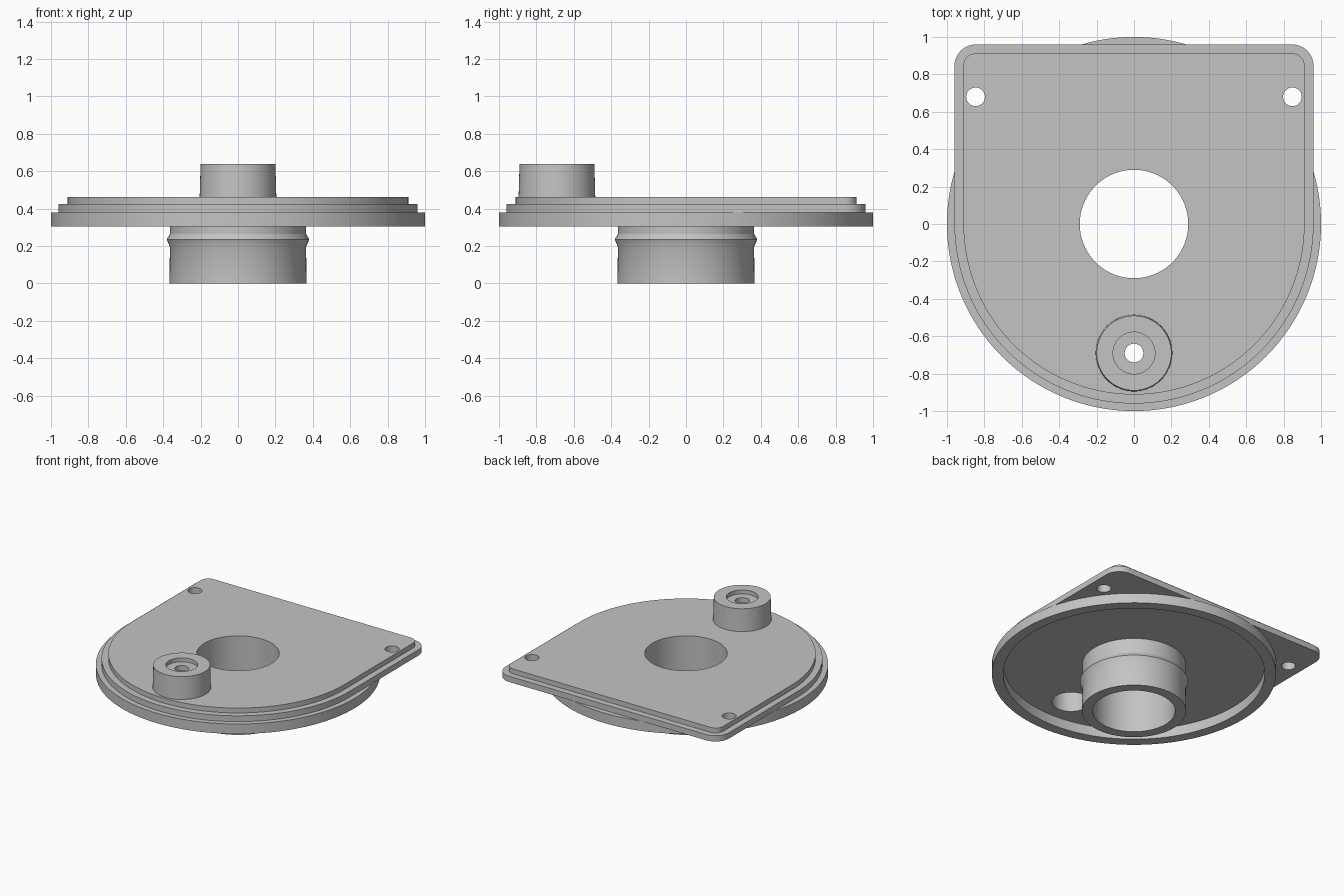
import bpy, bmesh, math
from math import cos, sin, pi

cube = bpy.data.objects.get("Cube")
if cube:
    bpy.data.objects.remove(cube)

grey = bpy.data.materials.new("plain_grey")
grey.use_nodes = True
grey.diffuse_color = (0.55, 0.55, 0.55, 1)
grey.node_tree.nodes["Principled BSDF"].inputs["Base Color"].default_value = (0.55, 0.55, 0.55, 1)

BOSS_Y = -0.69


def arc(cx, cy, r, a0, a1, n):
    return [(cx + r * cos(a0 + (a1 - a0) * i / n), cy + r * sin(a0 + (a1 - a0) * i / n))
            for i in range(n + 1)]


def circle(cx, cy, r, n=96):
    return arc(cx, cy, r, 0, 2 * pi, n)[:-1]


def finish(name, bm):
    """Turn a bmesh into a cleaned, sharply smoothed grey object."""
    bmesh.ops.remove_doubles(bm, verts=bm.verts, dist=1e-5)
    bmesh.ops.recalc_face_normals(bm, faces=bm.faces)
    mesh = bpy.data.meshes.new(name)
    bm.to_mesh(mesh)
    bm.free()
    mesh.materials.append(grey)
    obj = bpy.data.objects.new(name, mesh)
    bpy.context.collection.objects.link(obj)
    bpy.ops.object.select_all(action='DESELECT')
    obj.select_set(True)
    bpy.context.view_layer.objects.active = obj
    bpy.ops.object.shade_smooth_by_angle(angle=math.radians(25))
    return obj


def slab(name, loops, z0, z1):
    """Extrude an outline with holes from z0 to z1."""
    bm = bmesh.new()
    edges = []
    for loop in loops:
        verts = [bm.verts.new((x, y, z0)) for x, y in loop]
        edges += [bm.edges.new((v, verts[i - 1])) for i, v in enumerate(verts)]
    bmesh.ops.triangle_fill(bm, use_beauty=True, use_dissolve=False, edges=edges)
    ext = bmesh.ops.extrude_face_region(bm, geom=bm.faces[:], use_keep_orig=True)
    for g in ext["geom"]:
        if isinstance(g, bmesh.types.BMVert):
            g.co.z = z1
    return finish(name, bm)


def lathe(name, profile, cy=0, steps=96):
    """Spin a closed (radius, z) profile around a vertical axis."""
    bm = bmesh.new()
    verts = [bm.verts.new((r, cy, z)) for r, z in profile]
    edges = [bm.edges.new((v, verts[i - 1])) for i, v in enumerate(verts)]
    bmesh.ops.spin(bm, geom=verts + edges, cent=(0, cy, 0), axis=(0, 0, 1),
                   angle=2 * pi, steps=steps, use_merge=True)
    return finish(name, bm)


def shield(w, r):
    """Half-round front, square back with rounded corners."""
    return (arc(0, 0, w, pi, 2 * pi, 64)
            + arc(w - r, w - r, r, 0, pi / 2, 10)
            + arc(r - w, w - r, r, pi / 2, pi, 10))


# Openings shared by both plates
holes = [circle(0, 0, 0.29), circle(0, BOSS_Y, 0.134, 48)]
holes += [circle(side * 0.847, 0.68, 0.05, 32) for side in (-1, 1)]

# Stepped cover plates
slab("lower_plate", [shield(0.96, 0.115)] + holes, 0.38, 0.425)
slab("upper_plate", [shield(0.912, 0.065)] + holes, 0.425, 0.463)

# Round rim under the plates
slab("round_rim", [circle(0, 0, 1.0, 128), circle(0, 0, 0.92, 128)], 0.303, 0.38)
# Thin sliver of rim floor reaching under the plate edge
# Central tube with a raised retaining ridge
lathe("central_tube", [(0.29, 0), (0.367, 0), (0.364, 0.195), (0.381, 0.235),
                       (0.364, 0.265), (0.364, 0.38), (0.29, 0.38)])

# Hollow boss with a counterbored top
lathe("hollow_boss", [(0.134, 0.463), (0.205, 0.463), (0.2, 0.638), (0.112, 0.638),
                      (0.112, 0.608), (0.05, 0.608), (0.05, 0.57), (0.134, 0.57)],
      BOSS_Y, 64)
